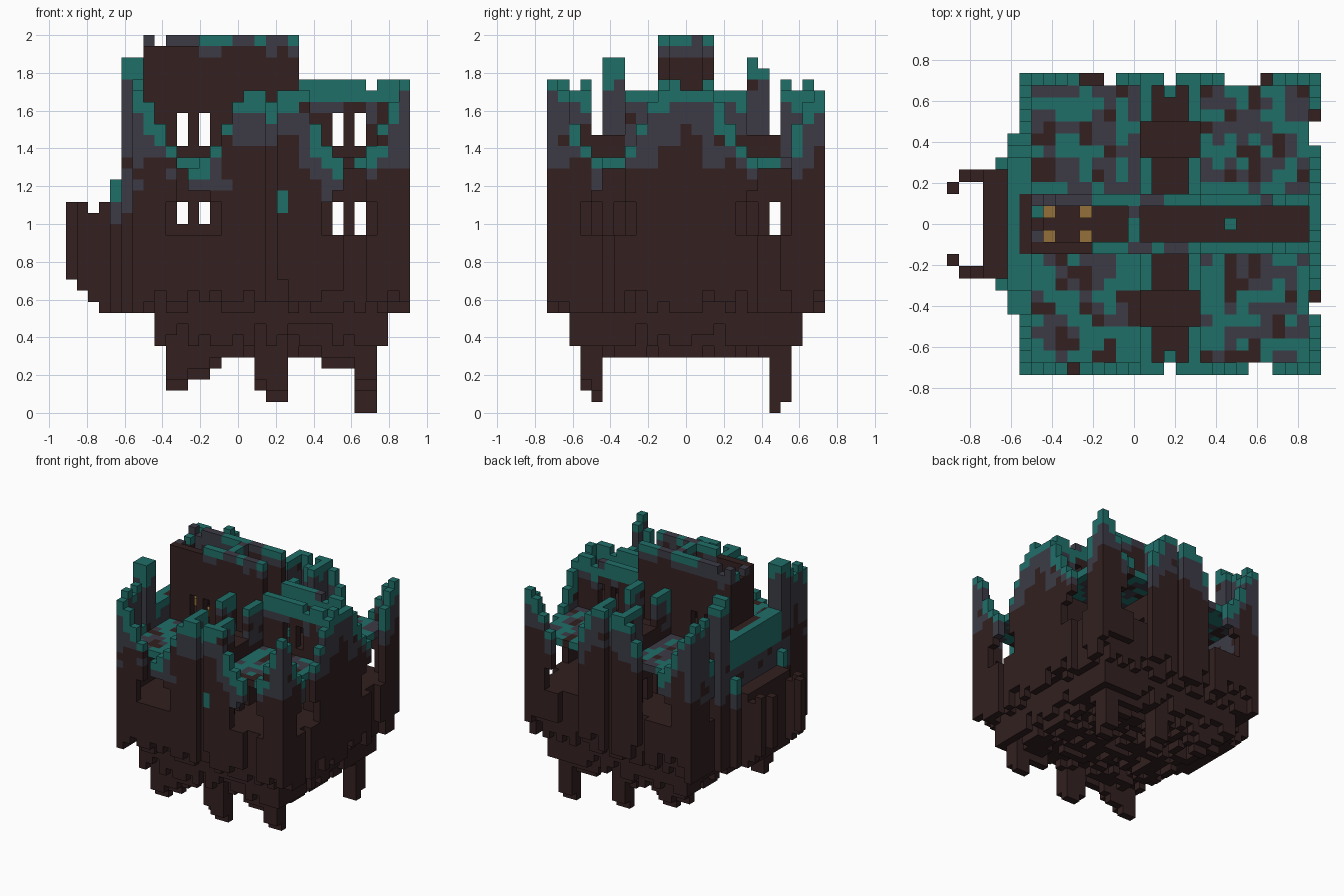
import bpy, bmesh, random
from mathutils import Vector, noise

random.seed(7)
if "Cube" in bpy.data.objects:
    bpy.data.objects.remove(bpy.data.objects["Cube"], do_unlink=True)

S = 2 / 34                      # edge of one building block
TEAL, GRAY, BROWN, GOLD = range(4)


def linear(hex_code):
    rgb = [int(hex_code[n:n + 2], 16) / 255 for n in (0, 2, 4)]
    return [((c + 0.055) / 1.055) ** 2.4 if c > 0.04 else c / 12.92 for c in rgb] + [1]


mats = []
for name, code in (("teal_moss", "206f69"), ("slate_gray", "3c3b46"),
                   ("dark_brown", "332020"), ("lamp_gold", "93703a")):
    m = bpy.data.materials.new(name)
    m.use_nodes = True
    m.diffuse_color = linear(code)
    m.node_tree.nodes["Principled BSDF"].inputs["Base Color"].default_value = linear(code)
    mats.append(m)

cells = {}                      # block position -> (part, colour)


def wobble(i, j, k, size=0.37):
    return noise.noise(Vector((i + 0.31, j + 0.17, k + 0.43)) * size)


def box(part, i, j, k, colour=BROWN):
    """Fill inclusive ranges; colour is a number or a rule of position."""
    for a in range(i[0], i[1] + 1):
        for b in range(j[0], j[1] + 1):
            for c in range(k[0], k[1] + 1):
                cells[a, b, c] = (part, colour(a, b, c) if callable(colour) else colour)


def carve(i, j, k):
    for a in range(i[0], i[1] + 1):
        for b in range(j[0], j[1] + 1):
            for c in range(k[0], k[1] + 1):
                cells.pop((a, b, c), None)


def weathered(top, start=20):
    """Brown base, gray middle, teal crown with ragged borders."""
    def rule(i, j, k):
        n = wobble(i, j, k)
        if k >= top - 1 + 2.5 * n and k > 20 or k == top:
            return TEAL
        if k >= start + 4 * n and wobble(j, k, i, 0.6) < 0.36:
            return GRAY
        return BROWN
    return rule


def mottled(i, j, k):
    n = wobble(i, j, 3, 0.57)
    return TEAL if n > 0.06 else GRAY if n > -0.24 else BROWN


# Rock mass under the building, stepped inwards towards the bottom
for i in range(6, 31):
    for j in range(25):
        edge = min(i - 6, 30 - i, j, 24 - j)
        low = (9, 9, 6, 5)[min(edge, 3)] + random.choice((0, 0, 0, 1, 1, 2))
        box("rock_base", (i, i), (j, j), (low + (j in (0, 24)), 15))

# Hanging rock legs, mirrored front to back
for mirror in (False, True):
    for i0, i1, low in ((9, 10, 2), (11, 12, 3), (13, 13, 4), (17, 17, 2),
                        (18, 19, 1), (23, 25, 4), (26, 27, 0)):
        for j in (3, 4):
            tip = low + (j == 3) + (2 if (low == 0) != mirror else 0) * (low in (0, 2))
            row = 24 - j if mirror else j
            box("hanging_legs", (i0, i1), (row, row), (min(tip, 5), 8))

# Upper floor: mottled in the four yards, brown along the raised corridors
box("upper_floor", (7, 29), (1, 23), (22, 22), mottled)
box("corridor_roof", (7, 29), (11, 13), (22, 23))
box("corridor_roof", (17, 19), (1, 23), (22, 23))


# Outer walls that dip at the middle of each yard, with broken columns
def wall(part, centres, place, missing, sills):
    for t in range(25):
        d = min(abs(t - c) for c in centres)
        top = (21, 22, 23, 25, 27, 28, 28, 28)[d] + (random.choice((0, 0, 1)) if d > 3 else 0)
        i, j = place(t)
        box(part, (i, i), (j, j), (16, top), weathered(top, 18.5 + 0.9 * d))
        if d <= 2:                                  # lower openings
            carve((i, i), (j, j), (16, 19 if d < 2 else 18))
        if t in sills:
            carve((i, i), (j, j), (16, 33))
        if t in missing:
            carve((i, i), (j, j), (0, 33))
            if d > 2:                               # set-back bay
                j = 1 if j == 0 else 23
                box(part, (i, i), (j, j), (16, 27), weathered(27, 24))


wall("front_wall", (5, 19), lambda t: (t + 6, 0), (12, 19, 20), (4,))
wall("back_wall", (5, 19), lambda t: (t + 6, 24), (7, 12, 17, 18, 19), (5, 6, 20))
wall("left_wall", (5, 19), lambda t: (30, t), (5, 19, 20), (6, 21))

# Right wall with bowed centre, twin turrets and a mossy parapet
for j in range(25):
    top = 25 if 7 <= j <= 17 else 28 + j % 2
    if j in (4, 20):
        top = 23
    box("right_wall", (6, 6), (j, j), (9, top), weathered(top))
box("right_gate", (6, 6), (10, 14), (16, 25))
carve((6, 6), (20, 20), (16, 18))
box("bowed_wall", (5, 5), (5, 19), (9, 25),
    lambda i, j, k: TEAL if k > 21 else weathered(25, 18)(i, j, k))
for j, top in ((5, 31), (6, 31), (18, 31), (19, 30)):
    box("turrets", (5, 6), (j, j), (22, top), weathered(top, 23))

# Balcony with two forward arms
for j in (7, 17):
    box("balcony_posts", (4, 4), (j, j), (9, 20), lambda i, j, k: TEAL if k > 18 else GRAY if k > 16 else BROWN)
box("balcony", (3, 4), (8, 16), (9, 18))
for j, tip in ((8, 9), (16, 15)):
    box("balcony_arms", (2, 2), (j, j), (10, 17))
    box("balcony_arms", (1, 1), (j, j), (11, 18))
    box("balcony_arms", (0, 0), (tip, tip), (12, 18))


# Tall spine hall and its lower continuation
def crown(top, depth):
    def rule(i, j, k):
        n = wobble(i, j, k, 0.5)
        if i < 12:
            return GRAY if j == 14 and k > top - 2 else BROWN
        if k > top - depth:
            return TEAL if n > -0.3 else GRAY
        return GRAY if k == top - depth and n > -0.05 else BROWN
    return rule


for j in (10, 14):
    for i in range(7, 30):
        top = 33 if i <= 20 else 28 if i == 27 else 29
        if i == 8 or (j == 10 and i < 12):
            top = 32
        box("spine_walls", (i, i), (j, j), (16, top), crown(top, 1 if i <= 20 else 2))
    for centre, sill in ((11, 17), (25, 16)):       # paired windows
        for i in (centre - 1, centre + 1):
            carve((i, i), (j, j), (sill, 18))
            carve((i, i), (j, j), (24, 26))
box("spine_cross_wall", (15, 15), (11, 13), (24, 33),
    lambda i, j, k: (TEAL if j < 13 else GRAY) if k == 33 else GRAY if k == 32 else BROWN)
box("spine_end_wall", (7, 7), (11, 13), (24, 31))
box("moss_patch", (7, 7), (13, 13), (32, 32), TEAL)
box("stone_patch", (7, 7), (11, 11), (32, 32), GRAY)

# Cross corridor walls with wide gaps on the upper level
for i in (16, 20):
    for j0, j1 in ((1, 9), (15, 23)):
        box("cross_walls", (i, i), (j0, j1), (16, 28), weathered(28, 24))
        box("cross_walls", (i, i), (j0 + 1, j1 - 1), (28, 28), TEAL)
for j0, j1 in ((4, 6), (18, 20)):
    carve((16, 20), (j0, j1), (24, 33))
    box("cross_walkway", (16, 20), (j0, j1), (23, 24))
    for j in (j0, j1):
        carve((16, 20), (j, j), (16, 18))

# Lamps and small accents
for i in (8, 11):
    for j in (11, 13):
        box("lamps", (i, i), (j, j), (24, 24), GOLD)
box("moss_patch", (23, 23), (12, 12), (24, 24), TEAL)
box("front_moss_patch", (19, 19), (0, 0), (18, 19), TEAL)

# Turn the blocks into one mesh per part, keeping only the open faces
corners = {}
for axis in range(3):
    for side in (0, 1):
        step = tuple(side * 2 - 1 if n == axis else 0 for n in range(3))
        u, v = (axis + 1) % 3, (axis + 2) % 3
        loop = []
        for p, q in ((0, 0), (1, 0), (1, 1), (0, 1)):
            c = [side] * 3
            c[u], c[v] = p, q
            loop.append(tuple(c))
        corners[step] = loop if side else loop[::-1]

for part in sorted({p for p, _ in cells.values()}):
    bm = bmesh.new()
    verts = {}
    for pos, (owner, colour) in cells.items():
        if owner != part:
            continue
        for step, loop in corners.items():
            if tuple(a + b for a, b in zip(pos, step)) in cells:
                continue
            face = []
            for c in loop:
                key = tuple(a + b for a, b in zip(pos, c))
                if key not in verts:
                    verts[key] = bm.verts.new(((key[0] - 15.5) * S, (key[1] - 12.5) * S, key[2] * S))
                face.append(verts[key])
            bm.faces.new(face).material_index = colour
    mesh = bpy.data.meshes.new(part)
    bm.to_mesh(mesh)
    bm.free()
    for m in mats:
        mesh.materials.append(m)
    bpy.context.collection.objects.link(bpy.data.objects.new(part, mesh))
